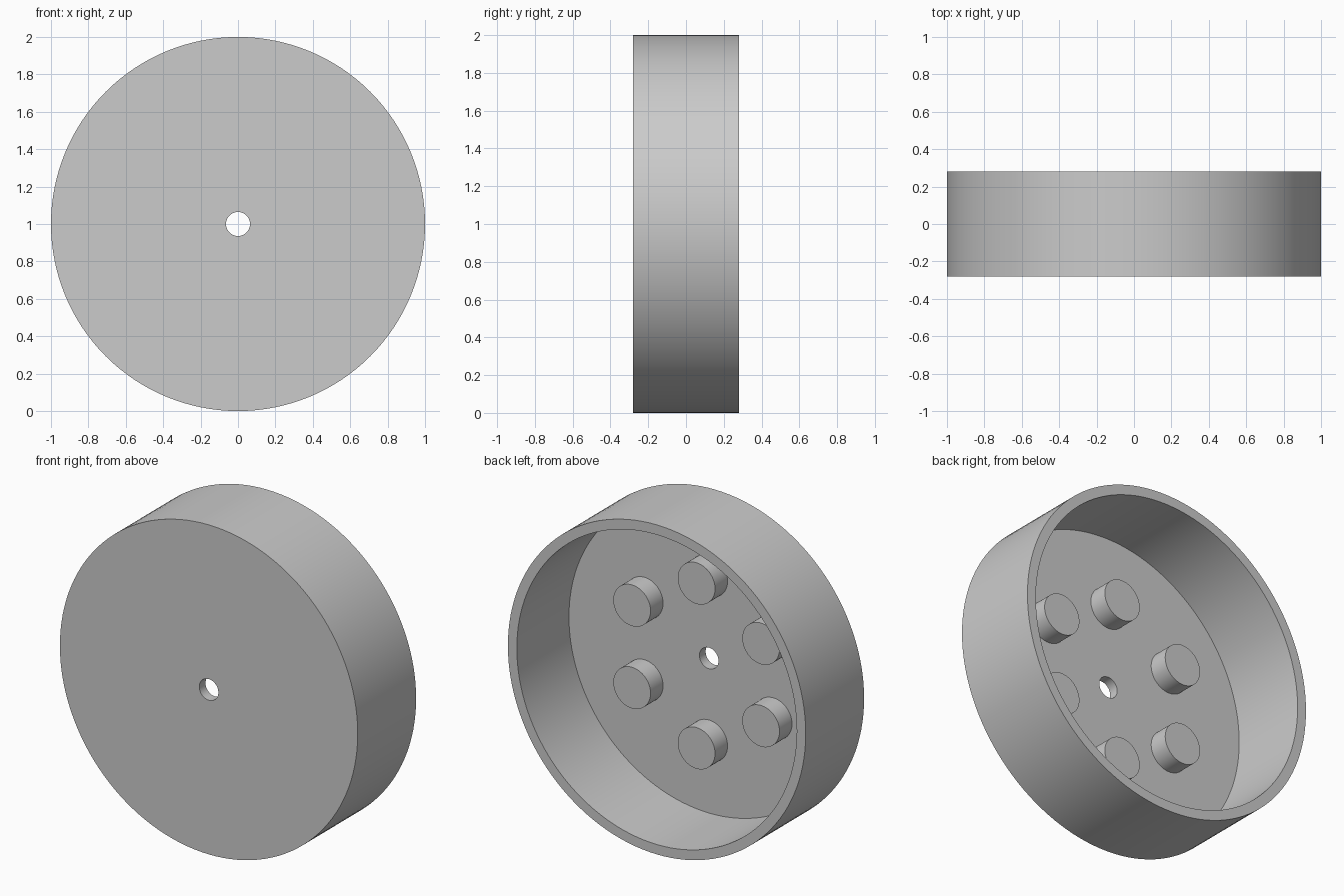
import bpy, bmesh, math
from mathutils import Matrix, Vector

cube = bpy.data.objects.get("Cube")
if cube:
    bpy.data.objects.remove(cube, do_unlink=True)

RADIUS, INNER, HOLE = 1.0, 0.94, 0.064
FRONT, FLOOR, BACK = -0.28, -0.22, 0.28
PEG_RADIUS, PEG_HEIGHT, PEG_RING = 0.125, 0.12, 0.5
CENTRE = Vector((0, 0, 1))

grey = bpy.data.materials.new("light grey")
grey.use_nodes = True
colour = (0.6, 0.6, 0.6, 1)
grey.diffuse_color = colour
grey.node_tree.nodes["Principled BSDF"].inputs["Base Color"].default_value = colour


def lathe(name, profile, steps, location, closed):
    """Spin a (radius, y) profile around the y axis."""
    bm = bmesh.new()
    verts = [bm.verts.new((r, y, 0)) for r, y in profile]
    pairs = list(zip(verts, verts[1:]))
    if closed:
        pairs.append((verts[-1], verts[0]))
    edges = [bm.edges.new(p) for p in pairs]
    bmesh.ops.spin(bm, geom=verts + edges, cent=(0, 0, 0), axis=(0, 1, 0),
                   angle=math.tau, steps=steps, use_merge=False)
    bmesh.ops.remove_doubles(bm, verts=bm.verts, dist=0.0001)
    bmesh.ops.recalc_face_normals(bm, faces=bm.faces)
    mesh = bpy.data.meshes.new(name)
    bm.to_mesh(mesh)
    bm.free()
    mesh.materials.append(grey)
    obj = bpy.data.objects.new(name, mesh)
    obj.location = location
    bpy.context.collection.objects.link(obj)
    bpy.ops.object.select_all(action='DESELECT')
    obj.select_set(True)
    bpy.context.view_layer.objects.active = obj
    bpy.ops.object.shade_smooth_by_angle(angle=math.radians(30))
    return obj


# Round dish: front plate with centre hole, and rim open at the back
lathe("dish", [(HOLE, FRONT), (RADIUS, FRONT), (RADIUS, BACK),
               (INNER, BACK), (INNER, FLOOR), (HOLE, FLOOR)], 128, CENTRE, True)

# Six pegs standing on the inner floor
peg_profile = [(0, -0.01), (PEG_RADIUS, -0.01), (PEG_RADIUS, PEG_HEIGHT), (0, PEG_HEIGHT)]
for i in range(6):
    turn = Matrix.Rotation(math.radians(30 + 60 * i), 3, 'Y')
    spot = CENTRE + turn @ Vector((PEG_RING, 0, 0)) + Vector((0, FLOOR, 0))
    lathe(f"peg_{i + 1}", peg_profile, 64, spot, False)
